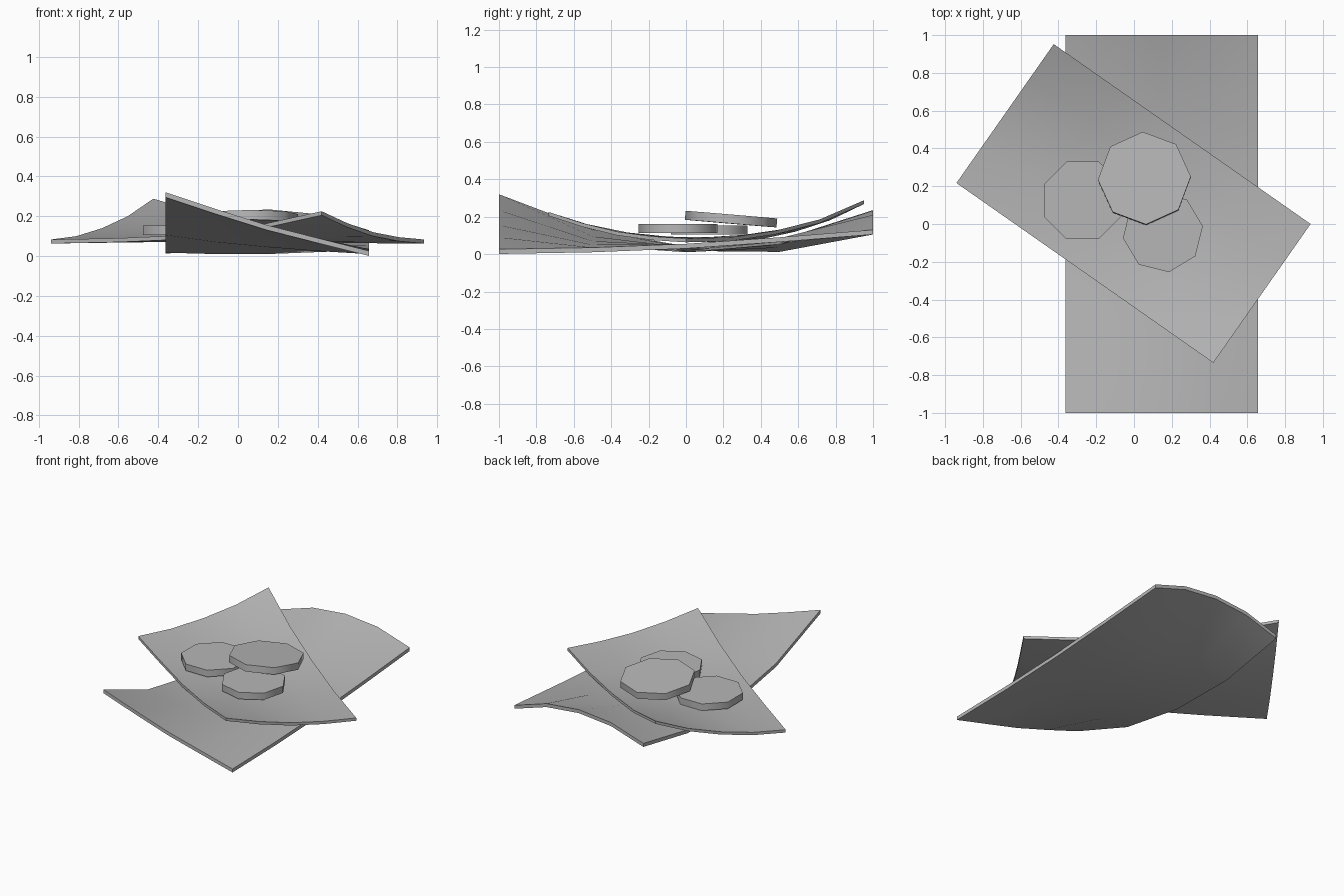
import bpy, bmesh, math
from mathutils import Vector

if "Cube" in bpy.data.objects:
    bpy.data.objects.remove(bpy.data.objects["Cube"])

grey = bpy.data.materials.new("dark_grey")
grey.diffuse_color = (0.47, 0.47, 0.47, 1)
grey.use_nodes = True
grey.node_tree.nodes["Principled BSDF"].inputs["Base Color"].default_value = grey.diffuse_color


def finish(ob, angle):
    """Grey colour and smooth shading below the given angle."""
    ob.data.materials.append(grey)
    bpy.ops.object.select_all(action='DESELECT')
    ob.select_set(True)
    bpy.context.view_layer.objects.active = ob
    bpy.ops.object.shade_smooth_by_angle(angle=math.radians(angle))


def sheet(name, origin, u_vec, v_vec, heights, thick):
    """Bent sheet: rows of top heights run along v, columns along u."""
    bm = bmesh.new()
    n, m = len(heights), len(heights[0])
    o, u, v = Vector(origin), Vector(u_vec), Vector(v_vec)

    def layer(drop):
        return [[bm.verts.new((*(o + u * i / (m - 1) + v * j / (n - 1)), heights[j][i] - drop))
                 for i in range(m)] for j in range(n)]
    top, low = layer(0), layer(thick)
    for j in range(n - 1):
        for i in range(m - 1):
            for g in (top, low):
                bm.faces.new((g[j][i], g[j][i + 1], g[j + 1][i + 1], g[j + 1][i]))
    # rim
    loop = ([(0, i) for i in range(m)] + [(j, m - 1) for j in range(1, n)]
            + [(n - 1, i) for i in range(m - 2, -1, -1)] + [(j, 0) for j in range(n - 2, 0, -1)])
    for (a, b), (c, d) in zip(loop, loop[1:] + loop[:1]):
        bm.faces.new((top[a][b], low[a][b], low[c][d], top[c][d]))
    bmesh.ops.recalc_face_normals(bm, faces=bm.faces)
    me = bpy.data.meshes.new(name)
    bm.to_mesh(me)
    bm.free()
    ob = bpy.data.objects.new(name, me)
    bpy.context.collection.objects.link(ob)
    finish(ob, 40)


def blend(front, back, left, right, bump):
    """Height grid filled in from its four edge profiles, middle raised by bump."""
    n, m = len(left), len(front)
    rows = []
    for j in range(n):
        t = j / (n - 1)
        row = []
        for i in range(m):
            s = i / (m - 1)
            corners = ((1 - s) * (1 - t) * front[0] + s * (1 - t) * front[-1]
                       + (1 - s) * t * back[0] + s * t * back[-1])
            row.append((1 - t) * front[i] + t * back[i]
                       + (1 - s) * left[j] + s * right[j] - corners
                       + bump * math.sin(math.pi * s) * math.sin(math.pi * t))
        rows.append(row)
    return rows


# lower sheet
sheet("lower_sheet", (-0.363, -1), (1.02, 0), (0, 2),
      [(.32, .235, .155, .09, .026),
       (.13, .095, .07, .05, .035),
       (.042, .035, .035, .045, .055),
       (.037, .06, .075, .085, .09),
       (.13, .21, .235, .21, .13)], .025)

# upper sheet, turned across the lower one
sheet("upper_sheet", (-0.94, 0.217), (1.36, -0.952), (0.515, 0.735),
      blend(front=(.083, .09, .105, .15, .225),
            back=(.288, .185, .125, .09, .083),
            left=(.083, .10, .14, .20, .288),
            right=(.225, .165, .12, .095, .083), bump=0.015), .02)

# eight-sided discs: name, centre, radius, turn, tilt
for name, loc, r, turn, tilt in (
        ("left_disc", (-0.272, 0.125, 0.13), 0.222, 22.5, 0),
        ("front_disc", (0.153, -0.043, 0.138), 0.214, 8.5, 0),
        ("top_disc", (0.055, 0.241, 0.187), 0.246, 2, -4.8)):
    bpy.ops.mesh.primitive_cylinder_add(
        vertices=8, radius=r, depth=0.048, location=loc)
    ob = bpy.context.object
    ob.name = name
    ob.rotation_euler = (math.radians(tilt), 0, math.radians(turn))
    finish(ob, 50)
